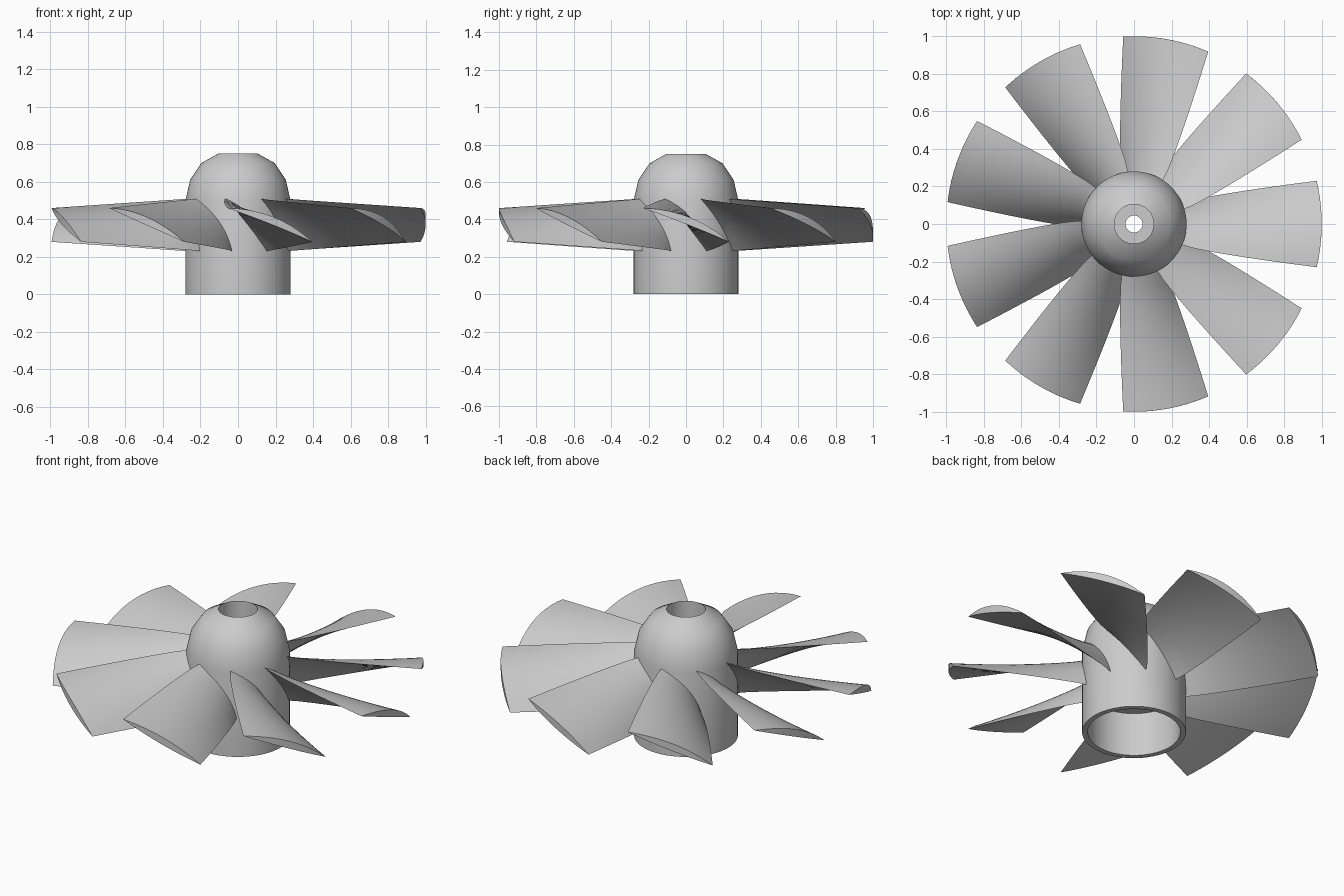
import bpy, bmesh, math

cube = bpy.data.objects.get("Cube")
if cube:
    bpy.data.objects.remove(cube, do_unlink=True)

# Single grey material
grey = bpy.data.materials.new("light_grey")
grey.use_nodes = True
grey.diffuse_color = (0.6, 0.6, 0.6, 1)
grey.node_tree.nodes["Principled BSDF"].inputs["Base Color"].default_value = (0.6, 0.6, 0.6, 1)


def finish(bm, name, angle):
    bmesh.ops.recalc_face_normals(bm, faces=bm.faces)
    mesh = bpy.data.meshes.new(name)
    bm.to_mesh(mesh)
    bm.free()
    mesh.materials.append(grey)
    obj = bpy.data.objects.new(name, mesh)
    bpy.context.collection.objects.link(obj)
    bpy.ops.object.select_all(action="DESELECT")
    obj.select_set(True)
    bpy.context.view_layer.objects.active = obj
    bpy.ops.object.shade_smooth_by_angle(angle=math.radians(angle))
    return obj


# Hub: closed profile (radius, height) revolved around z, with stepped bore
profile = [(0.28, 0), (0.28, 0.5), (0.255, 0.61), (0.195, 0.70), (0.105, 0.75),
           (0.105, 0.4), (0.045, 0.4), (0.045, 0.26), (0.25, 0.26), (0.25, 0)]
SIDES = 64
bm = bmesh.new()
rings = []
for r, z in profile:
    rings.append([bm.verts.new((r * math.cos(math.tau * i / SIDES),
                                r * math.sin(math.tau * i / SIDES), z)) for i in range(SIDES)])
for a, b in zip(rings, rings[1:] + rings[:1]):
    for i in range(SIDES):
        j = (i + 1) % SIDES
        bm.faces.new((a[i], a[j], b[j], b[i]))
finish(bm, "hub", 40)

# Blade: twisted, arched section lofted from the hub to a cylindrical tip
STATIONS, CHORD = 10, 12
MID_Z, ROOT_R = 0.37, 0.26


def section(s):
    r = ROOT_R + (1 - ROOT_R) * s
    half_w = 0.105 + 0.125 * s ** 0.75
    half_h = 0.14 - 0.05 * s
    length = math.hypot(half_w, half_h)
    upper = [(-1 + 2 * k / CHORD, 0.045) for k in range(CHORD + 1)]
    lower = [(1 - 2 * k / CHORD, 0.004) for k in range(1, CHORD)]
    points = []
    for t, bulge in upper + lower:
        lift = bulge * (1 - t * t)
        y = t * half_w + lift * half_h / length
        z = MID_Z - t * half_h + lift * half_w / length
        points.append((math.sqrt(r * r - y * y), y, z))
    return points


bm = bmesh.new()
loops = [[bm.verts.new(p) for p in section(i / STATIONS)] for i in range(STATIONS + 1)]
count = len(loops[0])
for a, b in zip(loops, loops[1:]):
    for i in range(count):
        j = (i + 1) % count
        bm.faces.new((a[i], a[j], b[j], b[i]))
# Close root and tip with strips across the section
for loop in (loops[0], loops[-1]):
    for k in range(CHORD):
        quad = [loop[k], loop[k + 1], loop[(count - k - 1) % count], loop[(count - k) % count]]
        bm.faces.new(list(dict.fromkeys(quad)))
blade = finish(bm, "blade_1", 30)

# Remaining blades share the mesh
BLADES = 9
for n in range(1, BLADES):
    copy = blade.copy()
    copy.name = f"blade_{n + 1}"
    copy.rotation_euler.z = math.tau * n / BLADES
    bpy.context.collection.objects.link(copy)
